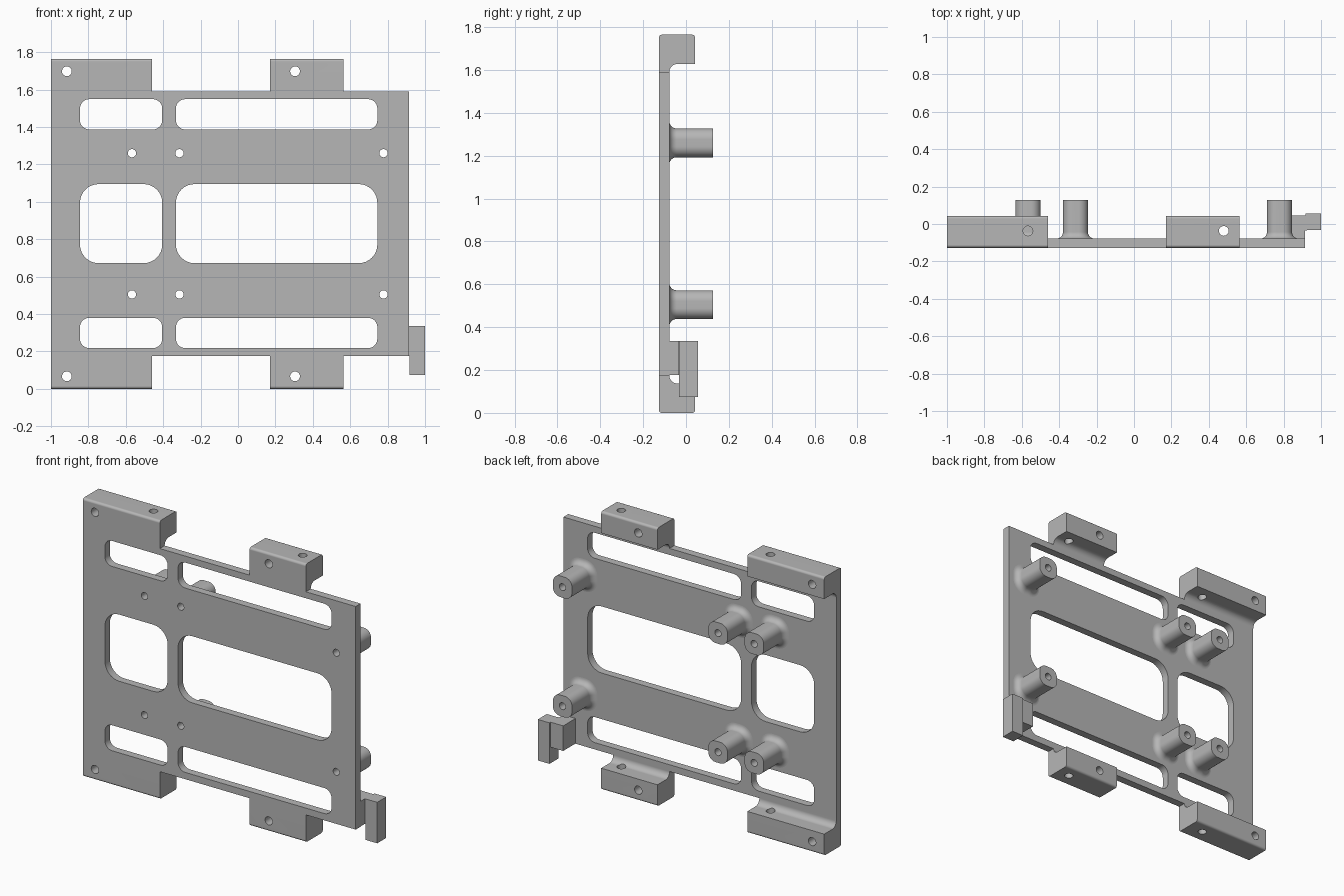
import bpy, bmesh
from math import sin, cos, pi, radians

if "Cube" in bpy.data.objects:
    bpy.data.objects.remove(bpy.data.objects["Cube"])

HEIGHT = 1.765
FRONT, BACK, END = -0.127, -0.078, 0.127

grey = bpy.data.materials.new("plain_grey")
grey.use_nodes = True
grey.diffuse_color = (0.47, 0.47, 0.47, 1)
grey.node_tree.nodes["Principled BSDF"].inputs["Base Color"].default_value = grey.diffuse_color


def loft(name, rings):
    """Closed solid through matching rings of points."""
    bm = bmesh.new()
    loops = [[bm.verts.new(p) for p in ring] for ring in rings]
    n = len(loops[0])
    for a, b in zip(loops, loops[1:]):
        for i in range(n):
            j = (i + 1) % n
            bm.faces.new((a[i], a[j], b[j], b[i]))
    bm.faces.new(loops[0])
    bm.faces.new(loops[-1])
    bmesh.ops.recalc_face_normals(bm, faces=bm.faces)
    mesh = bpy.data.meshes.new(name)
    bm.to_mesh(mesh)
    bm.free()
    mesh.materials.append(grey)
    obj = bpy.data.objects.new(name, mesh)
    bpy.context.collection.objects.link(obj)
    return obj


def place(axis, pts, t):
    """Put a 2D section at distance t along an axis."""
    if axis == "x":
        return [(t, u, v) for u, v in pts]
    if axis == "y":
        return [(u, t, v) for u, v in pts]
    return [(u, v, t) for u, v in pts]


def prism(name, axis, pts, t0, t1):
    return loft(name, [place(axis, pts, t0), place(axis, pts, t1)])


def arc(cx, cy, r, start, end, n=8):
    return [(cx + r * cos(radians(start + (end - start) * i / n)),
             cy + r * sin(radians(start + (end - start) * i / n))) for i in range(n + 1)]


def circle(cx, cy, r, n=32):
    return [(cx + r * cos(2 * pi * i / n), cy + r * sin(2 * pi * i / n)) for i in range(n)]


def rounded(x0, x1, y0, y1, r):
    return (arc(x1 - r, y1 - r, r, 0, 90) + arc(x0 + r, y1 - r, r, 90, 180)
            + arc(x0 + r, y0 + r, r, 180, 270) + arc(x1 - r, y0 + r, r, 270, 360))


def rect(x0, x1, y0, y1):
    return [(x0, y0), (x1, y0), (x1, y1), (x0, y1)]


def combine(target, tool, operation):
    """Apply a boolean and discard the tool."""
    mod = target.modifiers.new("boolean", "BOOLEAN")
    mod.operation = operation
    mod.solver = "EXACT"
    mod.object = tool
    bpy.context.view_layer.objects.active = target
    bpy.ops.object.modifier_apply(modifier=mod.name)
    bpy.data.objects.remove(tool)


def finish(obj):
    bpy.ops.object.select_all(action="DESELECT")
    obj.select_set(True)
    bpy.context.view_layer.objects.active = obj
    bpy.ops.object.shade_smooth_by_angle(angle=radians(30))
    mod = obj.modifiers.new("even_normals", "WEIGHTED_NORMAL")
    mod.keep_sharp = True


def both(z):
    return (z, HEIGHT - z)


# Flat plate
frame = prism("mounting_frame", "y", rect(-1, 0.915, 0.175, 1.59), FRONT, BACK)

# Flanged tabs along the top and bottom edges
edge = 0.015
section = [(FRONT, 1.57)]
section += arc(FRONT + edge, HEIGHT - edge, edge, 180, 90, 5)
section += arc(0.043 - edge, HEIGHT - edge, edge, 90, 0, 5)
section += [(0.043, 1.628)]
section += arc(BACK + 0.038, 1.59, 0.038, 90, 180)
section += [(BACK, 1.57)]
flipped = [(y, HEIGHT - z) for y, z in section]
for x0, x1 in ((-1, -0.46), (0.17, 0.565)):
    for pts in (section, flipped):
        combine(frame, prism("tab", "x", pts, x0, x1), "UNION")

# Windows in the plate
for x0, x1 in ((-0.845, -0.405), (-0.332, 0.745)):
    for z0, z1, r in ((0.218, 0.38, 0.05), (0.672, 1.095, 0.1), (1.387, 1.549, 0.05)):
        combine(frame, prism("window", "y", rounded(x0, x1, z0, z1, r), -0.2, 0), "DIFFERENCE")

# Screw holes through the tabs, front to back and vertical
for x in (-0.915, 0.305):
    for z in both(1.698):
        combine(frame, prism("hole", "y", circle(x, z, 0.026), -0.2, 0.2), "DIFFERENCE")
for x in (-0.567, 0.48):
    for z in both(1.7):
        combine(frame, prism("hole", "z", circle(x, -0.037, 0.026), z - 0.1, z + 0.1), "DIFFERENCE")

# Bored standoffs with flared feet
FLARE, HALF = 0.035, 0.067
for col, x in (("right", -0.567), ("middle", -0.313), ("left", 0.778)):
    for row, z in zip(("upper", "lower"), both(1.26)):
        rings = []
        steps = [(BACK - 0.02, FLARE)]
        for i in range(9):
            a = i / 8 * pi / 2
            steps.append((BACK + FLARE * (1 - cos(a)), FLARE * (1 - sin(a))))
        steps.append((END, 0))
        for y, d in steps:
            h = HALF + d
            rings.append(place("y", rounded(x - h, x + h, z - h, z + h, 0.05 + d), y))
        post = loft(f"{row}_{col}_standoff", rings)
        for part in (post, frame):
            combine(part, prism("bore", "y", circle(x, z, 0.022), -0.2, 0.2), "DIFFERENCE")
        finish(post)

# Stepped hook on the left edge
hook = prism("side_hook", "z", [(0.83, BACK - 0.01), (0.914, BACK - 0.01), (0.914, -0.035),
                                (0.925, -0.035), (0.925, 0.045), (0.83, 0.045)], 0.176, 0.335)
combine(hook, prism("hook_bar", "z", rect(0.918, 1, -0.033, 0.057), 0.075, 0.335), "UNION")
finish(hook)
finish(frame)
